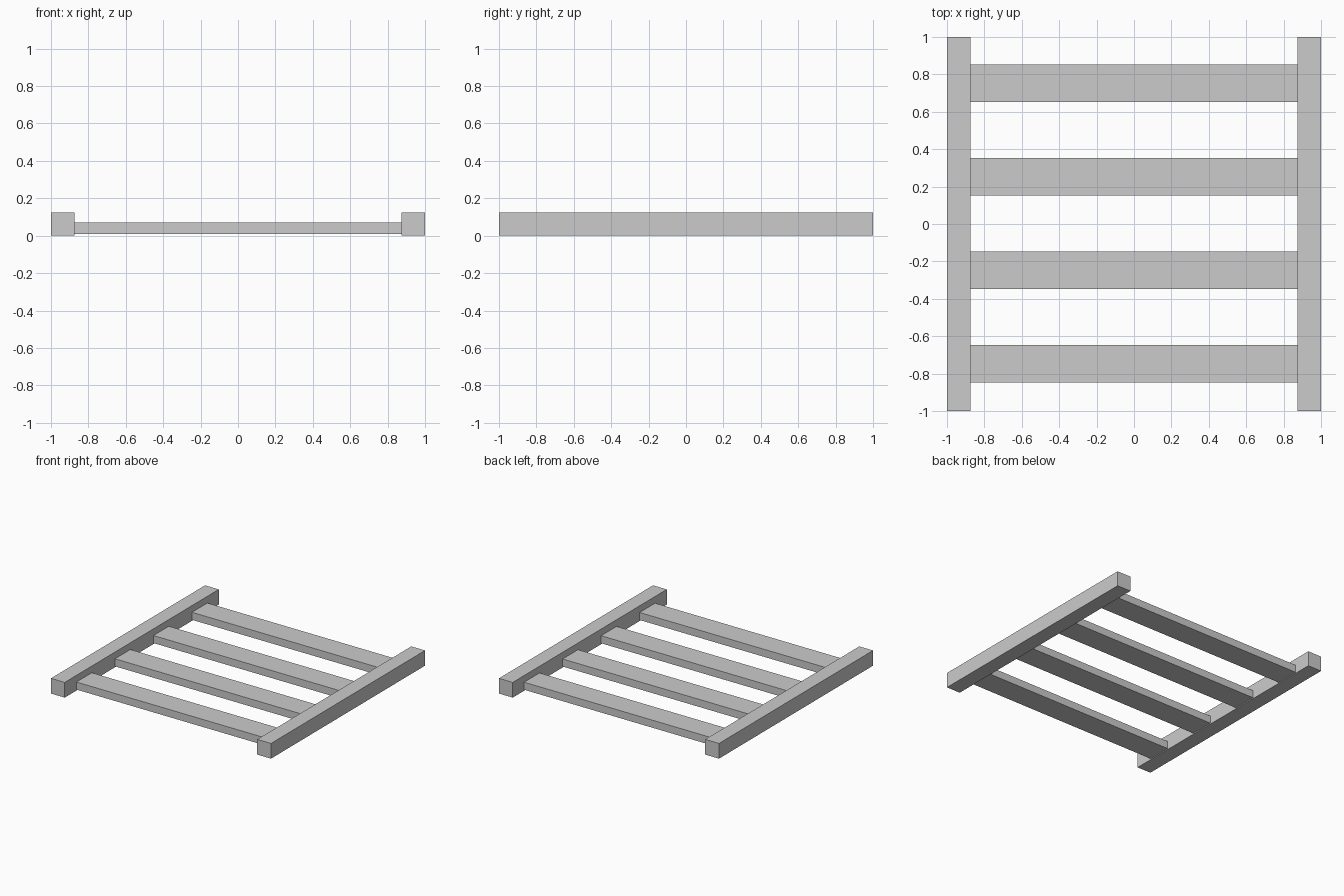
import bpy

if "Cube" in bpy.data.objects:
    bpy.data.objects.remove(bpy.data.objects["Cube"])

RAIL = 0.125                      # square rail section
INNER = 1 - RAIL                  # inner face of each rail
SLAT_BOTTOM, SLAT_TOP = 0.008, 0.07


def box(name, center, size):
    bpy.ops.mesh.primitive_cube_add(size=1, location=center)
    obj = bpy.context.object
    obj.name = name
    obj.scale = size
    bpy.ops.object.transform_apply(location=False, rotation=False, scale=True)
    return obj


# Side rails running front to back
for side, name in ((-1, "left_rail"), (1, "right_rail")):
    box(name, (side * (1 - RAIL / 2), 0, RAIL / 2), (RAIL, 2, RAIL))

# Four evenly spaced cross slats between the rails
for i in range(4):
    box(f"cross_slat_{i + 1}",
        (0, -0.748 + 0.5 * i, (SLAT_BOTTOM + SLAT_TOP) / 2),
        (2 * INNER, 0.2, SLAT_TOP - SLAT_BOTTOM))
